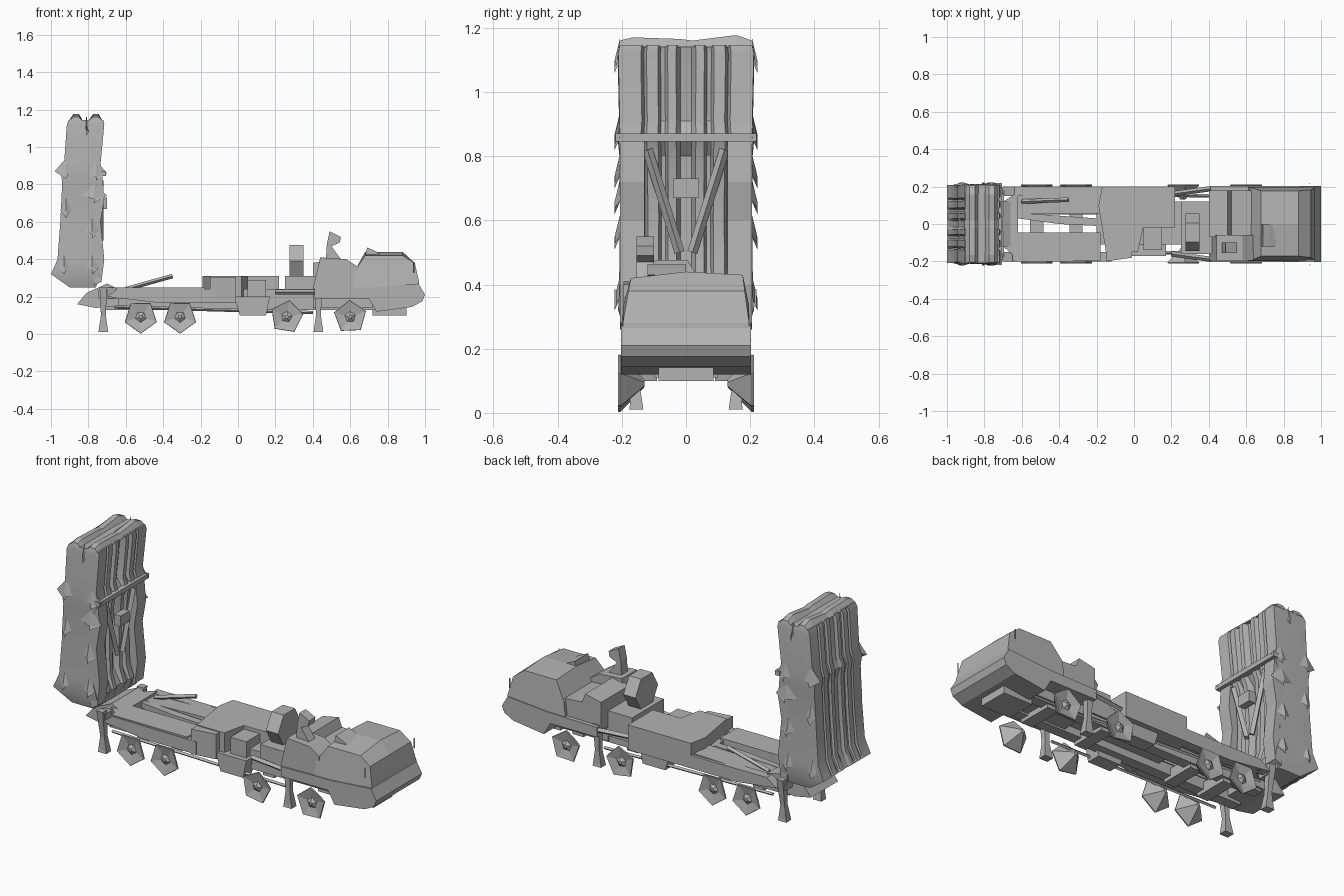
import bpy, bmesh, math
from mathutils import Vector, Matrix

cube = bpy.data.objects.get("Cube")
if cube:
    bpy.data.objects.remove(cube, do_unlink=True)

grey = bpy.data.materials.new("plain grey")
grey.use_nodes = True
grey.diffuse_color = (0.45, 0.45, 0.45, 1)
grey.node_tree.nodes["Principled BSDF"].inputs["Base Color"].default_value = (0.45, 0.45, 0.45, 1)
SIDES = ((-1, "right"), (1, "left"))


def finish(name, bm, smooth=False):
    bmesh.ops.recalc_face_normals(bm, faces=bm.faces[:])
    mesh = bpy.data.meshes.new(name)
    bm.to_mesh(mesh)
    bm.free()
    mesh.materials.append(grey)
    ob = bpy.data.objects.new(name, mesh)
    bpy.context.collection.objects.link(ob)
    if smooth:
        bpy.context.view_layer.objects.active = ob
        ob.select_set(True)
        bpy.ops.object.shade_smooth_by_angle(angle=math.radians(25))
        ob.select_set(False)


def loft(name, rings, smooth=False):
    """Skin closed rings of equal length and cap both ends."""
    bm = bmesh.new()
    rows = [[bm.verts.new(p) for p in ring] for ring in rings]
    n = len(rows[0])
    for a, b in zip(rows, rows[1:]):
        for i in range(n):
            j = (i + 1) % n
            bm.faces.new((a[i], a[j], b[j], b[i]))
    bm.faces.new(rows[0])
    bm.faces.new(rows[-1])
    finish(name, bm, smooth)


def prism(name, profile, y0, y1):
    """Side profile in x and z, pushed across y."""
    loft(name, [[(x, y, z) for x, z in profile] for y in (y0, y1)])


def plan(name, outline, z0, z1):
    """Top outline in x and y, raised along z."""
    loft(name, [[(x, y, z) for x, y in outline] for z in (z0, z1)])


def box(name, x0, x1, y0, y1, z0, z1):
    plan(name, [(x0, y0), (x1, y0), (x1, y1), (x0, y1)], z0, z1)


def beam(name, a, b, r, sides=4):
    a, b = Vector(a), Vector(b)
    d = b - a
    bm = bmesh.new()
    m = Matrix.Translation((a + b) / 2) @ d.to_track_quat('Z', 'Y').to_matrix().to_4x4()
    bmesh.ops.create_cone(bm, cap_ends=True, segments=sides, radius1=r, radius2=r,
                          depth=d.length, matrix=m)
    finish(name, bm)


# Launch canister pack: grooved cross section swept upward
half = [(.08, 1), (.14, 0), (.26, 0), (.30, .8), (.36, .8), (.40, 0), (.56, 0), (.60, .8), (.64, 0), (.96, 0)]
ridges = [(-y, d) for y, d in reversed(half)] + half


def pack_ring(z, xb, xf, h, groove):
    front = [(xf - groove * d, h * y, z) for y, d in ridges]
    back = [(xb + groove * d * .4, h * y, z) for y, d in reversed(ridges)]
    mid = (xb + xf) / 2
    return front + [(mid, h * .97, z)] + back + [(mid, -h * .97, z)]


stations = [(.25, -.90, -.76, .195, 0), (.32, -1.0, -.73, .218, .01), (.40, -.965, -.755, .215, .03),
            (.60, -.95, -.76, .212, .035), (.80, -.94, -.745, .214, .035), (.86, -.945, -.72, .22, .01),
            (.91, -.93, -.735, .215, .03), (1.12, -.915, -.715, .22, .03), (1.145, -.905, -.72, .215, .02)]
loft("canister_pack", [pack_ring(*s) for s in stations], True)

# Uneven lids in two rows across the top
for row, x in enumerate((-.865, -.76)):
    loft(f"canister_lids_{row}", [[(x - .04, y, 1.14), (x - .015, y * .98, 1.14 + t), (x + .015, y * .98, 1.14 + t),
                                   (x + .035, y, 1.14)] for y, t in ((-.21, .02), (-.17, .03), (-.02, .025),
                                                                      (.02, .02), (.16, .037), (.21, .02))])

# Clamp band and erector frame on the inner face
box("clamp_band", -.735, -.705, -.22, .22, .845, .87)
for s, side in SIDES:
    prism(f"erector_rail_{side}", [(-.77, .26), (-.73, .28), (-.715, .40), (-.735, .60), (-.715, .72),
                                   (-.725, .85), (-.77, .85)], s * .13, s * .205)
    beam(f"erector_brace_{side}", (-.735, s * .12, .82), (-.735, s * .02, .50), .016)
    # Shallow pointed brackets along the corners of the pack
    for k, (x, z, tip) in enumerate([(-.93, .36, -.96), (-.78, .36, -.74), (-.92, .66, -.95), (-.78, .55, -.74),
                                     (-.92, .87, -.98), (-.76, .86, -.70), (-.77, .74, -.70), (-.81, 1.1, -.80)]):
        loft(f"side_bracket_{side}_{k}", [[(tip, s * .205, z), (x, s * .205, z + .07), (2 * x - tip, s * .205, z)],
                                          [(x, s * .222, z - .04), (x, s * .222, z), (x + .01, s * .222, z - .02)]])
box("erector_head", -.74, -.70, -.04, .04, .67, .73)

# Rear pivot
prism("rear_pivot", [(-.86, .16), (-.81, .22), (-.70, .27), (-.64, .24), (-.64, .15), (-.76, .14)], -.12, .12)
box("pivot_crossbar", -.745, -.695, -.18, .18, .19, .235)

# Chassis
for s, side in SIDES:
    box(f"chassis_rail_{side}", -.72, .75, s * .05, s * .11, .13, .20)
    beam(f"lower_rail_{side}", (-.66, s * .17, .145), (.40, s * .15, .115), .009)
    front = .22 if s > 0 else -.12
    prism(f"side_skirt_{side}", [(-.70, .20), (-.64, .245), (front, .24), (front, .17), (-.45, .17)],
          s * .15, s * .20)
    beam(f"step_edge_{side}", (.20, s * .16, .225), (.42, s * .19, .225), .014)
prism("rear_deck_right", [(-.65, .19), (-.65, .25), (-.18, .25), (-.18, .19)], -.195, -.045)
prism("rear_deck_left", [(-.65, .19), (-.65, .235), (-.18, .25), (-.18, .19)], .055, .185)
plan("rear_deck_end", [(-.70, -.12), (-.62, -.19), (-.62, .17), (-.70, .12)], .19, .25)
plan("rear_deck_brace", [(-.62, .06), (-.62, .03), (-.40, .0), (-.20, -.01), (-.20, .03)], .21, .24)
beam("deck_pole", (-.60, .12, .24), (-.35, .13, .31), .012)
box("mid_floor", -.20, .42, -.11, .12, .17, .24)

# Middle equipment
plan("equipment_box", [(-.15, -.15), (.02, -.15), (.05, -.02), (.22, -.02), (.22, .2), (-.17, .2),
                       (-.19, .10)], .17, .31)
plan("front_locker", [(-.15, -.20), (-.01, -.18), (-.01, -.12), (-.15, -.10)], .165, .305)
box("control_cabinet", .05, .15, -.14, .0, .20, .29)
for s, side in SIDES:
    prism(f"tool_bin_{side}", [(-.02, .20), (.17, .20), (.15, .10), (.01, .10)], s * .09, s * .17)

# Hexagonal intake behind the cab
loft("intake_housing", [[(x, -.045 + .10 * math.cos(a), .39 + .10 * math.sin(a))
                         for a in (i * math.pi / 3 for i in range(6))] for x in (.275, .35)])
box("intake_base", .25, .42, -.16, .12, .22, .31)

# Mast and machinery bay
prism("mast", [(.47, .40), (.475, .48), (.49, .55), (.55, .52), (.545, .49), (.50, .47), (.55, .40)], -.155, -.10)
prism("mast_bay", [(.40, .24), (.44, .41), (.58, .40), (.64, .36), (.64, .24)], -.195, -.06)
prism("power_unit", [(.40, .22), (.40, .38), (.50, .40), (.52, .35), (.66, .34), (.66, .22)], -.07, .18)

# Cab: lower hull, upright upper body that tapers slightly to the roof
prism("cab_lower", [(.41, .19), (.41, .245), (.72, .25), (.965, .27), (1.0, .21), (.985, .175), (.93, .145),
                    (.74, .12), (.70, .19)], -.203, .203)


def cab_ring(y, inset, drop):
    return [(.61, y, .24), (.62, y, .33), (.68, y - inset, .44 - drop), (.88, y - inset, .44 - drop),
            (.945, y - inset * .7, .38), (.968, y, .28), (.968, y, .24)]


loft("cab_upper", [cab_ring(-.197, -.025, .02), cab_ring(0, 0, 0), cab_ring(.197, .02, .01)])
prism("roof_hatch", [(.68, .42), (.69, .463), (.72, .45), (.76, .43)], -.12, .0)
box("cab_underside", .72, .90, -.085, .085, .10, .16)
box("engine_underside", .40, .72, -.12, .12, .14, .22)


# Five-sided wheels, flat outside and pointed inside
def wheel(name, x, s, turn):
    def ring(y, r):
        return [(x + r * math.cos(turn + i * math.tau / 5), s * y, .092 + r * math.sin(turn + i * math.tau / 5))
                for i in range(5)]
    loft(name, [ring(.13, .012), ring(.185, .07), ring(.205, .09), ring(.212, .088), ring(.20, .03),
                ring(.212, .01)])


for s, side in SIDES:
    for k, (x, turn) in enumerate([(-.52, -1.57), (-.31, -1.57), (.26, -1.1), (.60, -.9)]):
        wheel(f"wheel_{side}_{k}", x, s, turn)
    # Stabiliser legs with flared feet
    for k, (x, top_y) in enumerate(((-.72, .18), (.43, .165))):
        def leg(z, w, d, y):
            y *= s
            return [(x - w, y - d, z), (x + w, y - d, z), (x + w, y + d, z), (x - w, y + d, z)]
        loft(f"stabiliser_{side}_{k}", [leg(.01, .026, .022, .155), leg(.025, .024, .02, .155),
                                        leg(.10, .013, .014, .16), leg(.25, .02, .018, top_y)])
    beam(f"side_marker_{side}", (.94, s * .218, .33), (.94, s * .218, .385), .004, 3)
for k, x in enumerate((-.52, -.31, .26, .60)):
    box(f"axle_mount_{k}", x - .035, x + .035, -.10, .10, .11, .17)
